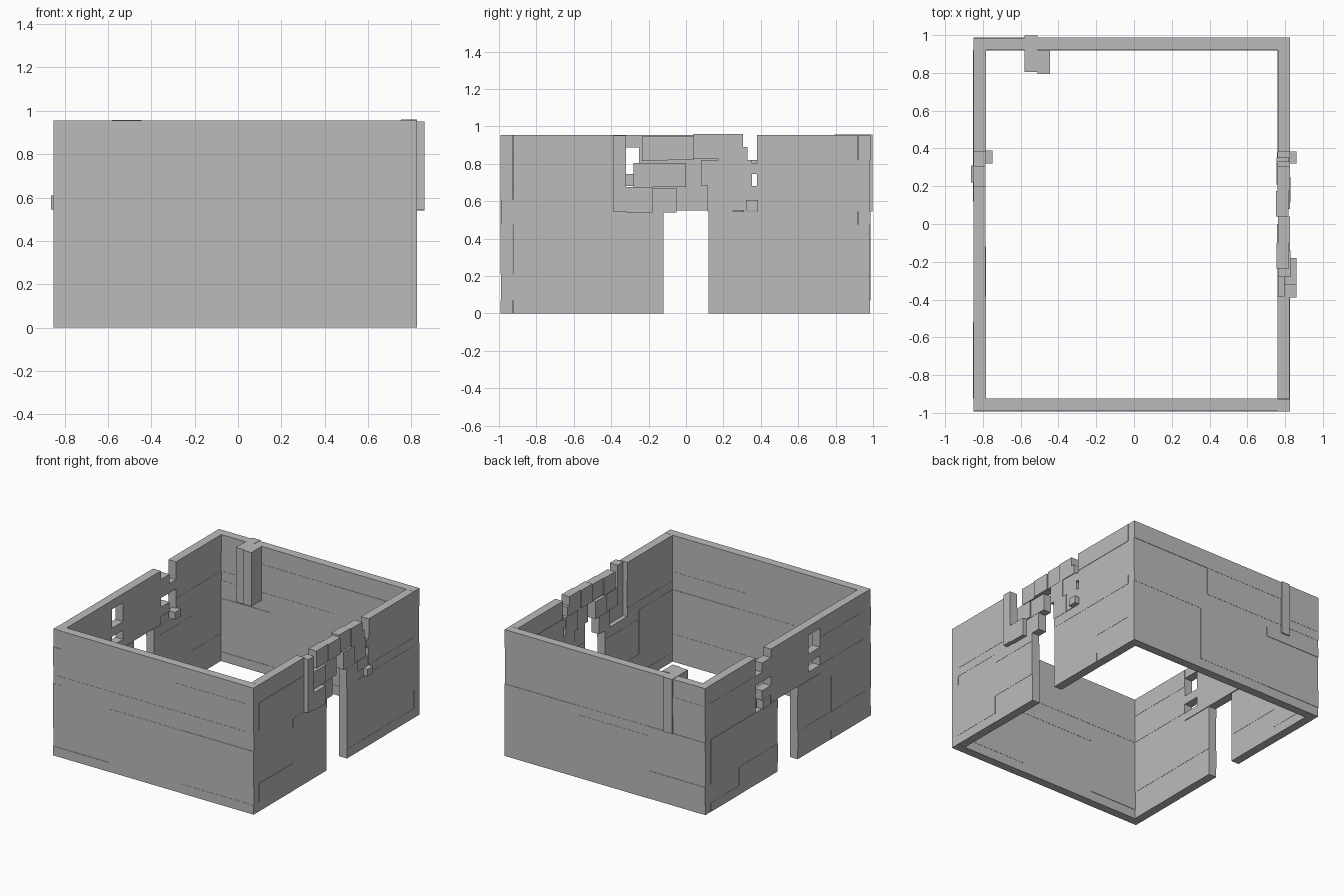
import bpy, random
random.seed(4)

stone = bpy.data.materials.new("grey stone")
stone.diffuse_color = (0.5, 0.5, 0.5, 1)


def add_mesh(name, boxes):
    """One object made of boxes (x0, x1, y0, y1, z0, z1)."""
    verts, faces = [], []
    for x0, x1, y0, y1, z0, z1 in boxes:
        n = len(verts)
        verts += [(x, y, z) for z in (z0, z1) for x, y in ((x0, y0), (x1, y0), (x1, y1), (x0, y1))]
        faces += [[n + i for i in f] for f in
                  ((3, 2, 1, 0), (4, 5, 6, 7), (0, 1, 5, 4), (1, 2, 6, 5), (2, 3, 7, 6), (3, 0, 4, 7))]
    me = bpy.data.meshes.new(name)
    me.from_pydata(verts, [], faces)
    me.materials.append(stone)
    ob = bpy.data.objects.new(name, me)
    bpy.context.collection.objects.link(ob)
    return ob


LOW = (0, .07, .21, .475, .545)
HIGH = (.545, .61, .68, .82, .955)


def courses(axis, joints, levels, t0, t1):
    """Stone courses along an axis, each block very slightly out of line."""
    out = []
    for z0, z1 in zip(levels, levels[1:]):
        for a, b in zip(joints, joints[1:]):
            d = random.choice((-.0015, 0, .0015))
            out.append((a, b, t0 + d, t1 + d, z0, z1) if axis == "x"
                       else (t0 + d, t1 + d, a, b, z0, z1))
    return out


# Front and back walls
add_mesh("front_wall", courses("x", (-.85, -.38, .22, .825), LOW, -.99, -.925)
         + courses("x", (-.85, -.79, .16, .76, .825), HIGH, -.99, -.925))
add_mesh("back_wall", courses("x", (-.85, -.38, .22, .825), LOW, .92, .985)
         + courses("x", (-.85, -.58, .16, .825), HIGH, .92, .985))

# Side walls with doorways; the span above each doorway is left open
for name, x0 in (("left_wall", -.85), ("right_wall", .76)):
    x1 = x0 + .065
    boxes = []
    for lo in ((-.925, -.52, -.12), (.12, .58, .92)):
        boxes += courses("y", lo, LOW, x0, x1)
    for hi in ((-.925, -.385), (.38, .92)):
        boxes += courses("y", hi, HIGH, x0, x1)
    add_mesh(name, boxes)

# Loose stones above the right doorway: y0, y1, z0, z1, shift outwards
right = [
    (-.235, -.10, .815, .945, -.005), (-.10, .04, .82, .945, .002),
    (.04, .175, .825, .96, -.008), (.175, .305, .82, .96, 0), (.305, .33, .82, .89, 0),
    (-.28, -.14, .675, .805, .003), (-.14, 0, .675, .805, -.004),
    (.08, .21, .685, .82, .002), (.21, .352, .68, .82, -.005), (.352, .38, .745, .805, 0),
    (-.18, -.05, .54, .67, 0), (.115, .25, .545, .685, .003), (.25, .38, .605, .68, -.003),
    (.25, .32, .55, .605, 0), (.32, .385, .55, .605, .035),
    (-.39, -.32, .545, .95, .035), (-.32, -.18, .54, .675, .035)]
add_mesh("right_lintel_stones",
         [(.76 + d, .825 + d, a, b, z0, z1) for a, b, z0, z1, d in right])

# Broken panel above the left doorway: main slab, notched ends, shifted stones
left = [
    (-.25, .2, .55, .955, 0), (-.385, -.25, .888, .955, 0),
    (-.385, -.25, .68, .745, 0), (-.385, -.25, .55, .61, 0),
    (.2, .305, .75, .89, 0), (.305, .38, .75, .82, 0),
    (.2, .305, .61, .68, 0), (.22, .31, .545, .61, -.012), (.32, .39, .55, .605, .035)]
add_mesh("left_lintel_panel",
         [(-.85 + d, -.785 + d, a, b, z0, z1) for a, b, z0, z1, d in left])

# Chimney-like pier on the back wall
add_mesh("back_pier", [(-.58, -.512, .805, .997, .545, .957),
                       (-.512, -.445, .795, .918, .55, .957)])
